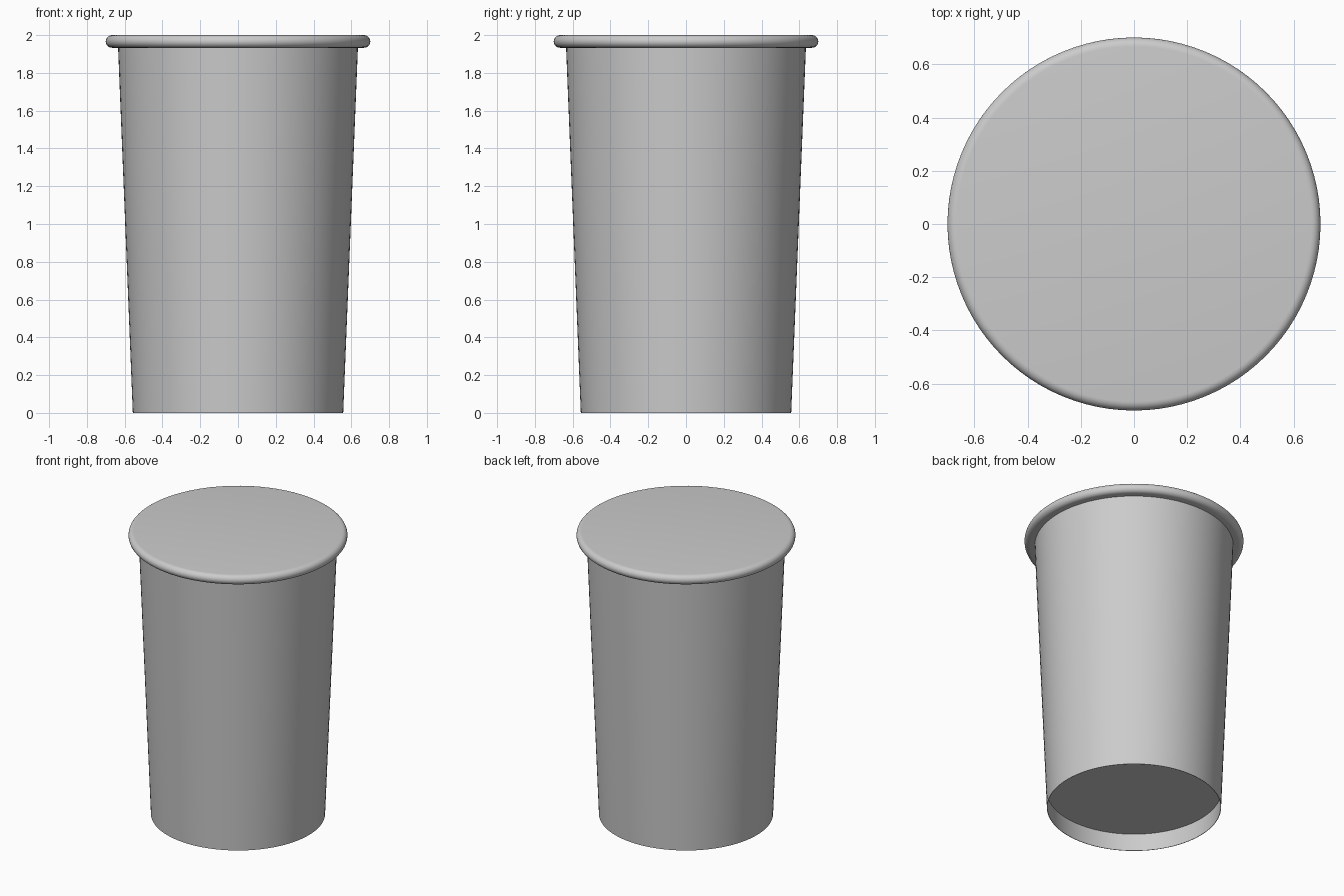
import bpy
import bmesh
import math

SEGMENTS = 96

cube = bpy.data.objects.get("Cube")
if cube:
    bpy.data.objects.remove(cube, do_unlink=True)

grey = bpy.data.materials.new("plain_grey")
grey.use_nodes = True
colour = (0.6, 0.6, 0.6, 1.0)
grey.diffuse_color = colour
grey.node_tree.nodes["Principled BSDF"].inputs["Base Color"].default_value = colour


def lathe(name, profile):
    """Spin a closed or axis-to-axis profile of (radius, height) around z."""
    bm = bmesh.new()
    verts = [bm.verts.new((r, 0, z)) for r, z in profile]
    edges = [bm.edges.new(pair) for pair in zip(verts, verts[1:])]
    bmesh.ops.spin(bm, geom=verts + edges, cent=(0, 0, 0), axis=(0, 0, 1),
                   angle=math.tau, steps=SEGMENTS, use_duplicate=False)
    bmesh.ops.remove_doubles(bm, verts=bm.verts, dist=0.0005)
    bmesh.ops.recalc_face_normals(bm, faces=bm.faces)
    mesh = bpy.data.meshes.new(name)
    bm.to_mesh(mesh)
    bm.free()
    mesh.materials.append(grey)
    obj = bpy.data.objects.new(name, mesh)
    bpy.context.collection.objects.link(obj)
    bpy.ops.object.select_all(action="DESELECT")
    obj.select_set(True)
    bpy.context.view_layer.objects.active = obj
    bpy.ops.object.shade_smooth_by_angle(angle=math.radians(35))
    return obj


# Tapered thin wall with a raised base, closed at the top under the lid
lathe("cup_body", [(0, 0.125), (0.559, 0.125), (0.554, 0), (0.557, 0),
                   (0.636, 1.96), (0, 1.96)])

# Flat lid with a rolled, half-round rim
rim_radius, rim_half = 0.667, 0.0335
rim_z = 2 - rim_half
roll = []
for i in range(13):
    a = math.pi / 2 - math.pi * i / 12
    roll.append((rim_radius + rim_half * math.cos(a), rim_z + rim_half * math.sin(a)))
lathe("lid_with_rim", [(0, 2)] + roll + [(0.62, rim_z - rim_half), (0.62, 1.98), (0, 1.98)])
